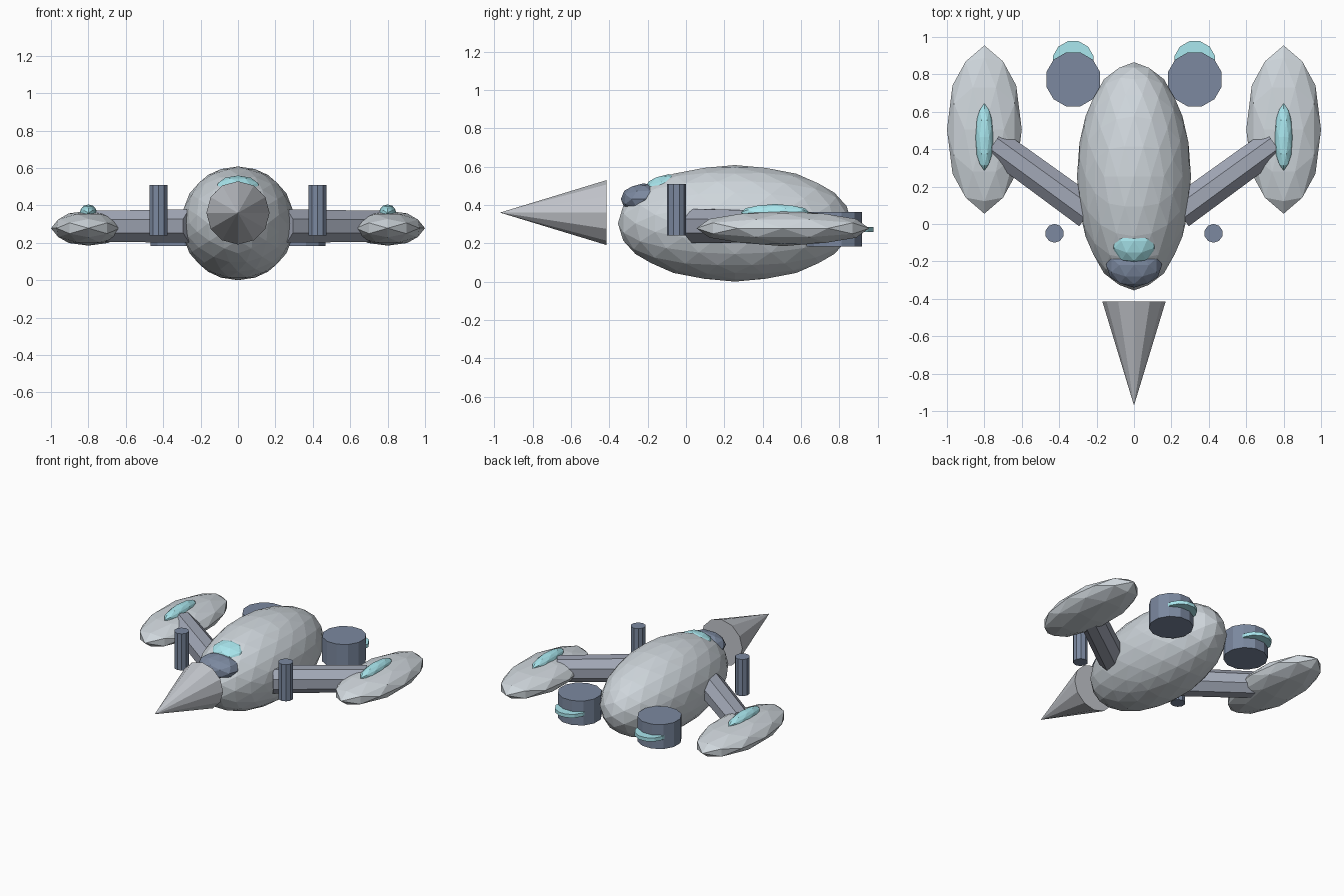
import bpy, bmesh, math
from mathutils import Matrix, Vector

if "Cube" in bpy.data.objects:
    bpy.data.objects.remove(bpy.data.objects["Cube"])


def material(name, rgb):
    m = bpy.data.materials.new(name)
    m.diffuse_color = (*rgb, 1)
    m.use_nodes = True
    m.node_tree.nodes["Principled BSDF"].inputs["Base Color"].default_value = m.diffuse_color
    return m


HULL = material("hull_grey", (0.62, 0.67, 0.71))
NOSE = material("nose_grey", (0.55, 0.57, 0.61))
STRUT = material("strut_grey", (0.36, 0.39, 0.47))
DARK = material("dark_blue", (0.20, 0.25, 0.35))
CYAN = material("cyan_glow", (0.40, 0.80, 0.86))


def finish(name, bm, mat):
    bmesh.ops.recalc_face_normals(bm, faces=bm.faces)
    mesh = bpy.data.meshes.new(name)
    bm.to_mesh(mesh)
    bm.free()
    mesh.materials.append(mat)
    obj = bpy.data.objects.new(name, mesh)
    bpy.context.collection.objects.link(obj)
    return obj


def ellipsoid(name, center, radii, mat, detail=2):
    """Faceted icosphere, turned so its edge midpoints lie on the axes."""
    bm = bmesh.new()
    turn = Matrix.Rotation(-math.atan(2) / 2 * 1.0 + 0.0, 4, 'Y')
    bmesh.ops.create_icosphere(bm, subdivisions=detail, radius=1, matrix=turn)
    bm.transform(Matrix.Translation(center) @ Matrix.Diagonal((*radii, 1)))
    return finish(name, bm, mat)


def rod(name, start, end, r1, r2, sides, mat, turn=0.0):
    """Faceted cylinder or cone between two points."""
    start, end = Vector(start), Vector(end)
    axis = end - start
    bm = bmesh.new()
    bmesh.ops.create_cone(bm, cap_ends=True, segments=sides, radius1=r1,
                          radius2=r2, depth=axis.length,
                          matrix=Matrix.Rotation(turn, 4, 'Z'))
    bmesh.ops.remove_doubles(bm, verts=bm.verts, dist=1e-5)
    bm.transform(Matrix.Translation((start + end) / 2)
                 @ axis.to_track_quat('Z', 'Y').to_matrix().to_4x4())
    return finish(name, bm, mat)


# Main hull, nose cone and cockpit
ellipsoid("hull", (0, 0.255, 0.304), (0.305, 0.61, 0.304), HULL, 3)
rod("nose_cone", (0, -0.415, 0.36), (0, -0.97, 0.36), 0.169, 0, 12, NOSE)
ellipsoid("canopy", (0, -0.09, 0.48), (0.13, 0.125, 0.08), CYAN)
ellipsoid("cockpit_visor", (0, -0.22, 0.43), (0.15, 0.12, 0.083), DARK)

# Paired parts on both sides
for side, s in (("left", -1), ("right", 1)):
    ellipsoid(f"{side}_pod", (0.8 * s, 0.505, 0.278), (0.2, 0.45, 0.093), HULL)
    ellipsoid(f"{side}_pod_light", (0.8 * s, 0.465, 0.36),
              (0.048, 0.18, 0.045), CYAN)
    rod(f"{side}_strut", (0.241 * s, 0.06, 0.29), (0.75 * s, 0.43, 0.288),
        0.096, 0.09, 8, STRUT, math.pi / 8)
    rod(f"{side}_engine", (0.325 * s, 0.773, 0.183), (0.325 * s, 0.773, 0.363),
        0.149, 0.149, 12, DARK, math.pi / 12)
    rod(f"{side}_engine_glow", (0.325 * s, 0.868, 0.258),
        (0.325 * s, 0.868, 0.284), 0.113, 0.113, 12, CYAN, math.pi / 12)
    rod(f"{side}_cannon", (0.425 * s, -0.05, 0.24), (0.425 * s, -0.05, 0.51),
        0.05, 0.05, 10, DARK)
